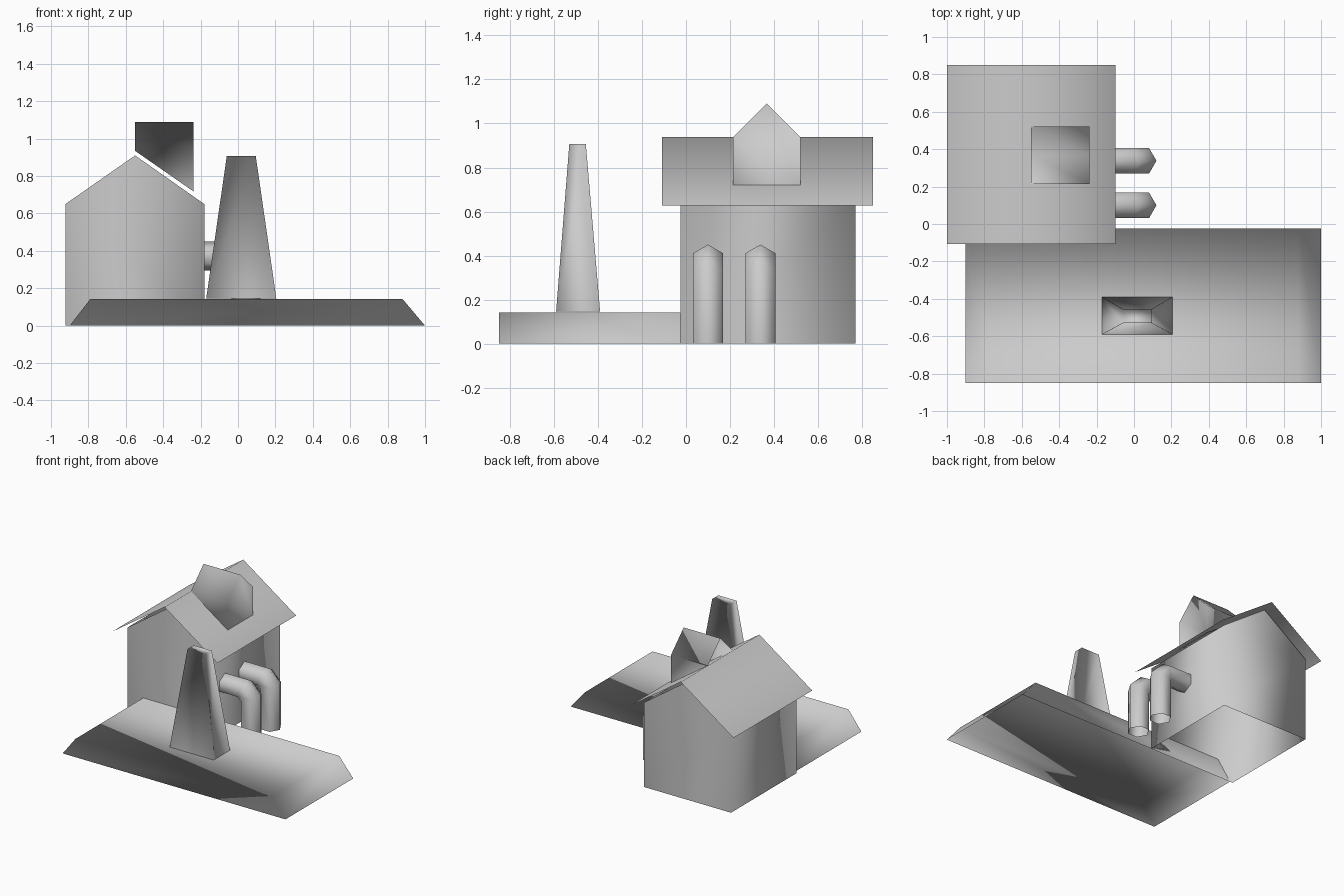
import bpy, bmesh
from math import sin, cos, radians, tau

cube = bpy.data.objects.get("Cube")
if cube:
    bpy.data.objects.remove(cube, do_unlink=True)

grey = bpy.data.materials.new("plain_grey")
grey.use_nodes = True
grey.diffuse_color = (0.6, 0.6, 0.6, 1)
grey.node_tree.nodes["Principled BSDF"].inputs["Base Color"].default_value = (0.6, 0.6, 0.6, 1)


def shell(name, rings, is_open, is_reversed=lambda n: False):
    """Skin point rings, then open or reverse faces by their outward normal."""
    bm = bmesh.new()
    rows = [[bm.verts.new(p) for p in ring] for ring in rings]
    count = len(rows[0])
    for a, b in zip(rows, rows[1:]):
        for i in range(count):
            j = (i + 1) % count
            bm.faces.new((a[i], a[j], b[j], b[i]))
    bm.faces.new(rows[0])
    bm.faces.new(rows[-1])
    bmesh.ops.recalc_face_normals(bm, faces=bm.faces[:])
    bm.normal_update()
    openings = [f for f in bm.faces if is_open(f.normal)]
    reversed_faces = [f for f in bm.faces if is_reversed(f.normal) and f not in openings]
    bmesh.ops.reverse_faces(bm, faces=reversed_faces)
    bmesh.ops.delete(bm, geom=openings, context='FACES')
    for face in bm.faces:
        face.smooth = True
    mesh = bpy.data.meshes.new(name)
    bm.to_mesh(mesh)
    bm.free()
    mesh.materials.append(grey)
    bpy.context.collection.objects.link(bpy.data.objects.new(name, mesh))


def along_y(profile, y0, y1):
    return [[(x, y, z) for x, z in profile] for y in (y0, y1)]


def rectangle(x0, x1, y0, y1, z):
    return [(x0, y0, z), (x1, y0, z), (x1, y1, z), (x0, y1, z)]


def faces_down(n):
    return n.z < -0.9


def faces_front_or_back(n):
    return abs(n.y) > 0.9


# Sloped-end platform, open underneath
shell("platform", along_y([(-0.90, 0), (1.0, 0), (0.88, 0.142), (-0.79, 0.142)], -0.85, -0.025),
      faces_down, faces_front_or_back)

# Tapered chimney standing on the platform
shell("chimney", [rectangle(-0.17, 0.205, -0.59, -0.39, 0.145),
                  rectangle(-0.06, 0.095, -0.53, -0.455, 0.907)],
      faces_down, faces_front_or_back)

# House walls with gables, open above and below
RIDGE_X = -0.55
shell("house_walls", along_y([(-0.923, 0), (-0.18, 0), (-0.18, 0.65),
                              (RIDGE_X, 0.91), (-0.923, 0.65)], -0.025, 0.77),
      lambda n: abs(n.z) > 0.5)

# Thin roof sheet floating just above the walls
shell("roof", along_y([(-1.0, 0.627), (-0.10, 0.627), (RIDGE_X, 0.938)], -0.108, 0.85),
      lambda n: n.z < 0.5)


# Gabled dormer, open towards the roof and following its slope
def dormer_ring(x, bottom):
    y0, y1, eave, peak = 0.213, 0.52, 0.938, 1.09
    return [(x, y0, bottom), (x, y1, bottom), (x, y1, eave), (x, (y0 + y1) / 2, peak), (x, y0, eave)]


shell("dormer", [dormer_ring(RIDGE_X, 0.934), dormer_ring(-0.237, 0.717)],
      lambda n: n.z < -0.5 or n.x < -0.5, faces_front_or_back)


# Hexagonal open pipes that leave the wall and bend down to the ground
def pipe_ring(x, y, z, tilt, radius=0.078):
    tilt = radians(tilt)
    stretch = 1 / cos(radians(22.5)) if 0 < tilt < radians(90) else 1
    ring = []
    for i in range(6):
        a = tau * i / 6
        out = radius * cos(a) * stretch
        ring.append((x + out * sin(tilt), y + radius * sin(a), z + out * cos(tilt)))
    return ring


for name, y in (("front_pipe", 0.1), ("back_pipe", 0.338)):
    shell(name, [pipe_ring(-0.18, y, 0.372, 0), pipe_ring(-0.01, y, 0.372, 22.5),
                 pipe_ring(0.042, y, 0.32, 67.5), pipe_ring(0.042, y, 0, 90)],
          lambda n: n.x < -0.9 or faces_down(n))
